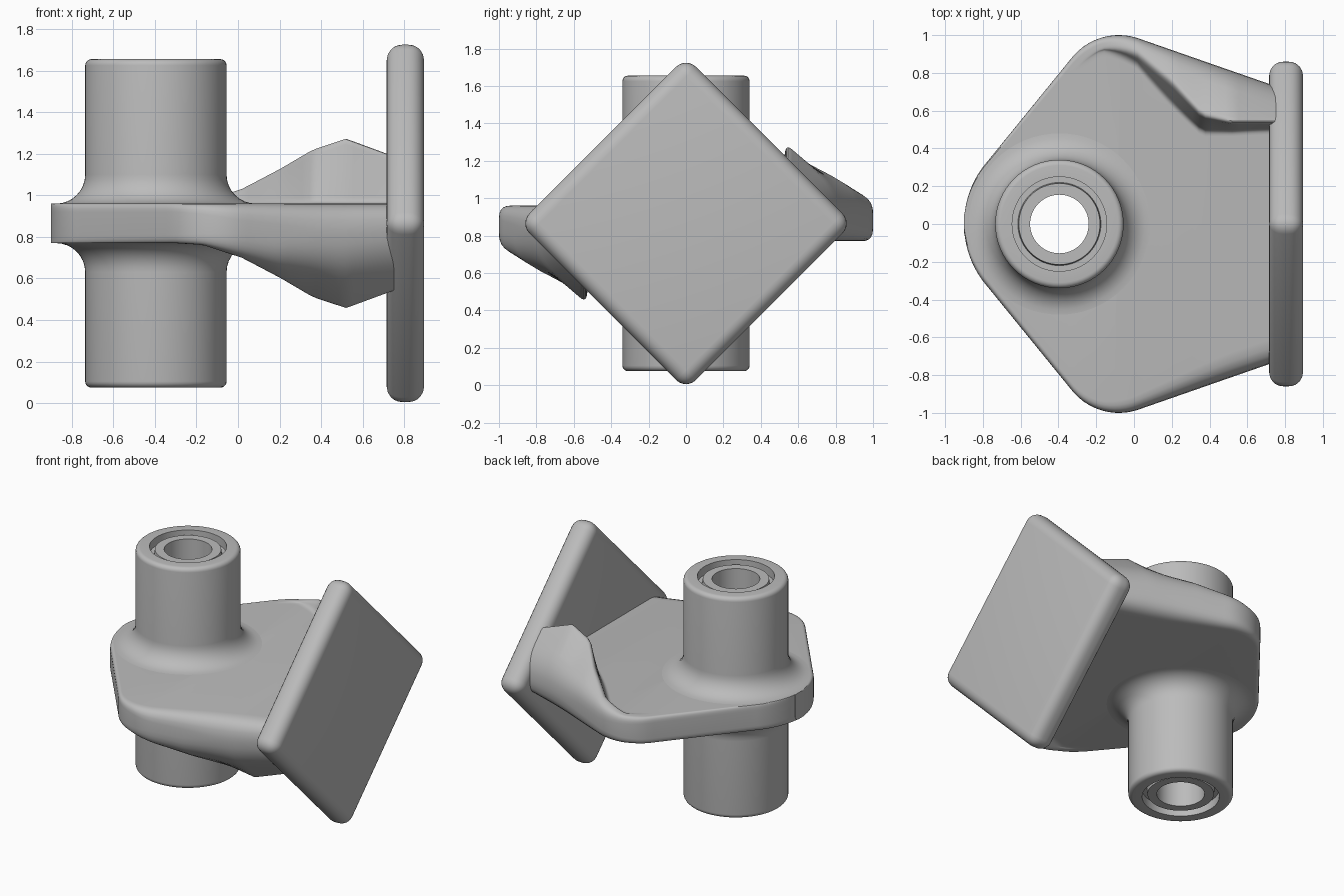
import bpy, bmesh, math
from mathutils import Vector

if "Cube" in bpy.data.objects:
    bpy.data.objects.remove(bpy.data.objects["Cube"], do_unlink=True)

MID = 0.865      # height of the mid plane
H = 0.095        # half thickness of the web plate
TUBE_X = -0.395  # axis of the tube

grey = bpy.data.materials.new("plain grey")
grey.use_nodes = True
GREY = (0.5, 0.5, 0.5, 1)
grey.diffuse_color = GREY
grey.node_tree.nodes["Principled BSDF"].inputs["Base Color"].default_value = GREY


def finish(name, bm, location):
    bmesh.ops.remove_doubles(bm, verts=bm.verts, dist=1e-5)
    bmesh.ops.recalc_face_normals(bm, faces=bm.faces)
    mesh = bpy.data.meshes.new(name)
    bm.to_mesh(mesh)
    bm.free()
    ob = bpy.data.objects.new(name, mesh)
    ob.location = location
    mesh.materials.append(grey)
    bpy.context.collection.objects.link(ob)
    return ob


def apply_and_smooth(ob):
    bpy.ops.object.select_all(action="DESELECT")
    ob.select_set(True)
    bpy.context.view_layer.objects.active = ob
    for mod in list(ob.modifiers):
        bpy.ops.object.modifier_apply(modifier=mod.name)
    bpy.ops.object.shade_smooth_by_angle(angle=math.radians(35))


def half_width(x):
    """Outline of the web: nose arc, straight side, shoulder arc, taper."""
    if x < -0.786:
        return max(0.05, math.sqrt(max(0, 0.505**2 - (x - TUBE_X)**2)))
    if x < -0.328:
        return 0.319 + (x + 0.786) * 1.229
    if x < 0.025:
        return 0.68 + math.sqrt(0.32**2 - (x + 0.08)**2)
    return 0.982 - (x - 0.025) * 0.348


# Wing shape: x, bottom rounding, rim height, crest y, crest height, crest foot y
# (y as a share of the half width, heights above the mid plane)
WING = [
    (-0.90, 0.04, H, 0.90, H, 0.87),
    (-0.30, 0.04, H, 0.92, H, 0.89),
    (-0.17, 0.05, 0.10, 0.94, 0.105, 0.93),
    (0.02, 0.08, 0.13, 0.91, 0.18, 0.86),
    (0.20, 0.10, 0.17, 0.81, 0.275, 0.70),
    (0.36, 0.12, 0.18, 0.66, 0.37, 0.57),
    (0.52, 0.13, 0.18, 0.66, 0.425, 0.61),
    (0.78, 0.13, 0.14, 0.74, 0.33, 0.70),
]


def wing_at(x):
    for a, b in zip(WING, WING[1:]):
        if x <= b[0] + 1e-6:
            t = (x - a[0]) / (b[0] - a[0])
            return [p + (q - p) * t for p, q in zip(a[1:], b[1:])]


def section(x):
    """Cross-section with one wing up and, turned half round, one down."""
    w = half_width(x)
    r, rim, cy, cz, foot = wing_at(x)
    corners = [(w, -H, r), (w, rim, r), (w * cy, cz, 0.045), (w * foot, H, 0.03)]
    corners += [(-y, -z, rad) for y, z, rad in corners]
    ring = []
    for i, (y, z, rad) in enumerate(corners):
        p = Vector((y, z))
        ends = []
        for other in (corners[i - 1], corners[(i + 1) % len(corners)]):
            d = Vector(other[:2]) - p
            ends.append(p + d.normalized() * min(rad, d.length * 0.45))
        for k in range(6):
            t = k / 5
            ring.append(ends[0] * (1 - t)**2 + p * 2 * t * (1 - t) + ends[1] * t * t)
    return ring


# Web plate with its two opposite wings, lofted along x
bm = bmesh.new()
STEPS = 70
rings = []
for i in range(STEPS + 1):
    x = -0.9 + 1.68 * (i / STEPS)**1.6
    rings.append([bm.verts.new((x, p.x, p.y)) for p in section(x)])
n = len(rings[0])
for a, b in zip(rings, rings[1:]):
    for j in range(n):
        k = (j + 1) % n
        bm.faces.new((a[j], a[k], b[k], b[j]))
bm.faces.new(rings[0])
bm.faces.new(rings[-1])
web = finish("web_plate", bm, (0, 0, MID))

# Opening in the web for the tube
bm = bmesh.new()
bmesh.ops.create_cone(bm, cap_ends=True, segments=48, radius1=0.3, radius2=0.3, depth=1)
cutter = finish("tube_cutter", bm, (TUBE_X, 0, MID))
cutter.hide_render = True
cut = web.modifiers.new("opening", "BOOLEAN")
cut.operation = "DIFFERENCE"
cut.object = cutter
apply_and_smooth(web)
bpy.data.objects.remove(cutter, do_unlink=True)

# Tube with inner sleeve, end grooves and root fillets, turned from a profile
TOP = 0.79
FIL = 0.14
upper = [(0.155, TOP - 0.02), (0.215, TOP - 0.02), (0.22, TOP - 0.06),
         (0.25, TOP - 0.06), (0.25, TOP)]
for k in range(6):
    a = math.radians(90 - 18 * k)
    upper.append((0.31 + 0.03 * math.cos(a), TOP - 0.03 + 0.03 * math.sin(a)))
for k in range(9):
    a = math.radians(180 + 11.25 * k)
    upper.append((0.34 + FIL * (1 + math.cos(a)), H + FIL * (1 + math.sin(a))))
profile = upper + [(r, -z) for r, z in reversed(upper)]
bm = bmesh.new()
verts = [bm.verts.new((r, 0, z)) for r, z in profile]
edges = [bm.edges.new((verts[i - 1], verts[i])) for i in range(len(verts))]
bmesh.ops.spin(bm, geom=verts + edges, cent=(0, 0, 0), axis=(0, 0, 1),
               angle=math.tau, steps=64, use_merge=False)
tube = finish("tube", bm, (TUBE_X, 0, MID))
apply_and_smooth(tube)

# Square end plate standing on its corner, with rounded edges
bm = bmesh.new()
bmesh.ops.create_cube(bm, size=1)
bmesh.ops.scale(bm, vec=(0.18, 1.259, 1.259), verts=bm.verts)
end_plate = finish("end_plate", bm, (0.805, 0, MID))
end_plate.rotation_euler.x = math.radians(45)
bev = end_plate.modifiers.new("round", "BEVEL")
bev.width = 0.075
bev.segments = 6
apply_and_smooth(end_plate)
